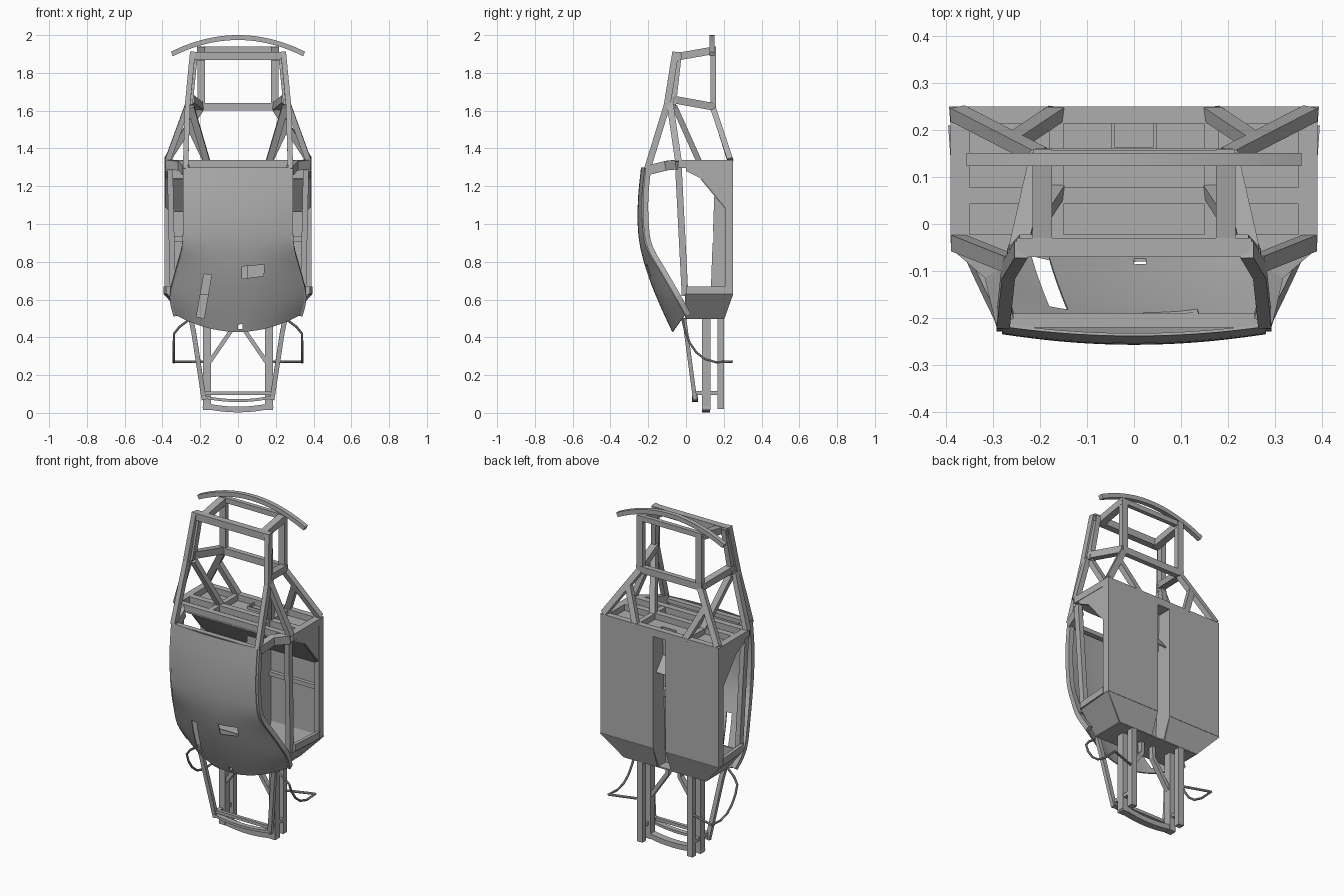
import bpy, bmesh, math
from mathutils import Vector

cube = bpy.data.objects.get("Cube")
if cube:
    bpy.data.objects.remove(cube, do_unlink=True)

grey = bpy.data.materials.new("primer_grey")
grey.use_nodes = True
grey.diffuse_color = (0.42, 0.42, 0.42, 1)
grey.node_tree.nodes["Principled BSDF"].inputs["Base Color"].default_value = grey.diffuse_color


def finish(name, bm):
    bmesh.ops.recalc_face_normals(bm, faces=bm.faces)
    mesh = bpy.data.meshes.new(name)
    bm.to_mesh(mesh)
    bm.free()
    mesh.materials.append(grey)
    obj = bpy.data.objects.new(name, mesh)
    bpy.context.collection.objects.link(obj)
    return obj


def sweep(name, pts, w, d, sides=4):
    """Beam along pts; w is the width across x (or y for crosswise beams)."""
    pts = [Vector(p) for p in pts]
    span = (pts[-1] - pts[0]).normalized()
    ref = Vector((0, 1, 0)) if abs(span.x) > 0.85 else Vector((1, 0, 0))
    bm, rings = bmesh.new(), []
    for i, p in enumerate(pts):
        t = (pts[min(i + 1, len(pts) - 1)] - pts[max(i - 1, 0)]).normalized()
        side = (ref - t * ref.dot(t)).normalized()
        up = t.cross(side)
        k = math.sqrt(0.5) if sides == 4 else 0.5
        ring = []
        for j in range(sides):
            a = math.tau * (j + 0.5) / sides
            ring.append(bm.verts.new(p + side * math.cos(a) * w * k + up * math.sin(a) * d * k))
        rings.append(ring)
    for a, b in zip(rings, rings[1:]):
        for j in range(sides):
            n = (j + 1) % sides
            bm.faces.new((a[j], a[n], b[n], b[j]))
    bm.faces.new(rings[0])
    bm.faces.new(rings[-1])
    return finish(name, bm)


def panel(name, pts, thick=0.008):
    """Flat sheet through pts, thickened evenly."""
    pts = [Vector(p) for p in pts]
    n = (pts[1] - pts[0]).cross(pts[2] - pts[0]).normalized() * thick / 2
    bm = bmesh.new()
    lo = [bm.verts.new(p - n) for p in pts]
    hi = [bm.verts.new(p + n) for p in pts]
    bm.faces.new(lo)
    bm.faces.new(hi)
    for i in range(len(pts)):
        j = (i + 1) % len(pts)
        bm.faces.new((lo[i], lo[j], hi[j], hi[i]))
    return finish(name, bm)


def pair(make, name, pts, *args):
    for label, s in (("left_", 1), ("right_", -1)):
        make(label + name, [(s * x, y, z) for x, y, z in pts], *args)


def cross(name, x, y, z, w, d):
    return sweep(name, [(-x, y, z), (x, y, z)], w, d)


# Roof and windscreen shell: centre height, centre depth, half width, edge sag, edge lift
ROWS = [(1.30, -0.235, 0.28, 0.02, 0), (1.15, -0.25, 0.28, 0.02, 0),
        (1.0, -0.253, 0.28, 0.025, 0), (0.87, -0.238, 0.285, 0.03, 0.01),
        (0.72, -0.195, 0.32, 0.06, 0.03), (0.57, -0.135, 0.35, 0.075, 0.05),
        (0.43, -0.07, 0.33, 0.065, 0.09)]


def shell(v, u):
    f = v * (len(ROWS) - 1)
    i = min(int(f), len(ROWS) - 2)
    t = f - i
    a, b, c, d = (ROWS[max(0, min(len(ROWS) - 1, i + k))] for k in (-1, 0, 1, 2))
    z, y, h, sag, lift = (0.5 * (2 * q + (r - p) * t + (2 * p - 5 * q + 4 * r - s) * t * t
                          + (3 * q - p - 3 * r + s) * t ** 3) for p, q, r, s in zip(a, b, c, d))
    return (h * u, y + sag * u * u, z + lift * u * u)


bm = bmesh.new()
NU, NV = 20, 30
grid = [[bm.verts.new(shell(j / NV, 2 * i / NU - 1)) for i in range(NU + 1)] for j in range(NV + 1)]
for r, q in zip(grid, grid[1:]):
    for i in range(NU):
        bm.faces.new((r[i], r[i + 1], q[i + 1], q[i]))
roof = finish("roof_and_windscreen", bm)
solid = roof.modifiers.new("thickness", "SOLIDIFY")
solid.thickness = 0.006
solid.offset = 0

# Openings through the windscreen
cutters = []
for outline in ([(0.02, 0.71), (0.135, 0.725), (0.14, 0.785), (0.02, 0.775)],
                [(-0.22, 0.51), (-0.18, 0.50), (-0.14, 0.73), (-0.18, 0.735)],
                [(0, 0.445), (0.025, 0.445), (0.025, 0.47), (0, 0.47)]):
    c = panel("opening_cutter", [(x, -0.15, z) for x, z in outline], 0.3)
    c.hide_render = True
    cut = roof.modifiers.new("opening", "BOOLEAN")
    cut.operation = "DIFFERENCE"
    cut.solver = "EXACT"
    cut.object = c
    cutters.append(c)
bpy.context.view_layer.update()
baked = bpy.data.meshes.new_from_object(roof.evaluated_get(bpy.context.evaluated_depsgraph_get()))
roof.modifiers.clear()
roof.data = baked
for c in cutters:
    bpy.data.objects.remove(c, do_unlink=True)
bpy.ops.object.select_all(action="DESELECT")
roof.select_set(True)
bpy.context.view_layer.objects.active = roof
bpy.ops.object.shade_smooth_by_angle()

# Side rails under the shell edges and the roof header
edge = [Vector(shell(k / 18, 1)) + Vector((-0.003, 0.017, 0)) for k in range(19)]
pair(sweep, "roof_rail", edge, 0.03, 0.028)
cross("roof_header", 0.27, -0.205, 1.285, 0.03, 0.025)

# Floor, tunnel and tapered footwell
pair(panel, "floor", [(0.045, 0.246, 0.63), (0.39, 0.246, 0.63), (0.39, 0.246, 1.34), (0.045, 0.246, 1.34)])
pair(panel, "footwell_slope", [(0.045, 0.246, 0.63), (0.39, 0.246, 0.63), (0.27, 0.2, 0.5), (0.045, 0.2, 0.5)])
pair(panel, "tunnel_wall", [(0.045, 0.25, 1.32), (0.045, 0.16, 1.32), (0.045, 0.13, 0.5),
                            (0.045, 0.2, 0.5), (0.045, 0.25, 0.63)])
for name, z0, z1 in (("tunnel_top_rear", 0.96, 1.32), ("tunnel_top_front", 0.5, 0.9)):
    y0, y1 = (0.13 + (z - 0.5) * 0.0366 for z in (z0, z1))
    panel(name, [(-0.045, y0, z0), (0.045, y0, z0), (0.045, y1, z1), (-0.045, y1, z1)])
pair(panel, "footwell_side", [(0.39, 0.25, 0.63), (0.37, 0, 0.63), (0.27, 0, 0.5), (0.27, 0.2, 0.5)])
pair(panel, "footwell_rim", [(0.37, 0, 0.63), (0.385, 0.21, 0.63), (0.385, 0.21, 0.67), (0.37, 0, 0.67)], 0.02)
panel("firewall", [(-0.27, 0, 0.5), (0.27, 0, 0.5), (0.27, 0.2, 0.5), (-0.27, 0.2, 0.5)])
panel("cowl", [(-0.27, 0, 0.5), (0.27, 0, 0.5), (0.37, 0, 0.63), (-0.37, 0, 0.63)])
for z in (0.92, 1.2):
    pair(sweep, "floor_rib", [(0.05, 0.233, z), (0.36, 0.233, z)], 0.025, 0.025)

# Door openings
pair(sweep, "sill", [(0.375, 0.228, 0.63), (0.375, 0.228, 1.34)], 0.03, 0.044)
pair(sweep, "door_rail", [(0.345, -0.005, 0.62), (0.36, -0.04, 1.3)], 0.03, 0.035)
pair(panel, "door_gusset", [(0.38, 0, 1.28), (0.38, 0.08, 1.24), (0.38, 0.22, 1.07),
                            (0.38, 0.25, 1.07), (0.38, 0.25, 1.34), (0.38, 0, 1.34)], 0.015)
panel("seat_back", [(-0.375, 0.08, 1.24), (0.375, 0.08, 1.24), (0.375, 0.22, 1.07), (-0.375, 0.22, 1.07)])

# Rear bulkhead with a raised frame
panel("bulkhead", [(-0.385, 0.25, 1.3), (0.385, 0.25, 1.3), (0.385, -0.03, 1.3), (0.29, -0.06, 1.3),
                   (-0.29, -0.06, 1.3), (-0.385, -0.03, 1.3)])
for y in (-0.04, 0.06, 0.232):
    cross("bulkhead_beam", 0.375, y, 1.32, 0.036, 0.04)
pair(sweep, "bulkhead_side", [(0.37, -0.04, 1.32), (0.37, 0.24, 1.32)], 0.04, 0.04)
pair(sweep, "bulkhead_strut", [(0.165, -0.04, 1.32), (0.165, 0.24, 1.32)], 0.03, 0.035)
pair(sweep, "shoulder", [(0.275, -0.2, 1.285), (0.3, -0.1, 1.31), (0.37, -0.04, 1.315)], 0.04, 0.05)

# Rear space frame
pair(sweep, "rear_rail", [(0.278, -0.205, 1.29), (0.267, -0.1, 1.63), (0.24, -0.055, 1.91)], 0.028, 0.035)
pair(sweep, "rear_leg", [(0.262, -0.085, 1.64), (0.375, -0.04, 1.33)], 0.03, 0.035)
pair(sweep, "rear_upper_post", [(0.255, -0.07, 1.63), (0.228, -0.04, 1.9)], 0.03, 0.035)
cross("rear_top_beam", 0.25, -0.05, 1.89, 0.04, 0.042)
pair(sweep, "rear_top_arm", [(0.195, -0.05, 1.885), (0.195, 0.15, 1.92)], 0.042, 0.04)
pair(sweep, "rear_post", [(0.195, 0.145, 1.6), (0.195, 0.145, 1.94)], 0.04, 0.028)
cross("rear_lower_beam", 0.21, 0.145, 1.62, 0.03, 0.04)
cross("rear_upper_beam", 0.21, 0.145, 1.925, 0.025, 0.03)
pair(sweep, "rear_mid_arm", [(0.25, -0.07, 1.66), (0.2, 0.15, 1.62)], 0.04, 0.04)
pair(sweep, "rear_diagonal", [(0.2, 0.145, 1.61), (0.375, 0.235, 1.34)], 0.035, 0.03)
pair(sweep, "rear_brace", [(0.255, 0.175, 1.52), (0.165, 0.235, 1.33)], 0.035, 0.03)
pair(sweep, "inner_brace", [(0.25, -0.06, 1.62), (0.165, 0.07, 1.33)], 0.035, 0.03)


def arc(half, y, ends, mid, n=16):
    return [(half * k / n, y, mid + (ends - mid) * (k / n) ** 2) for k in range(-n, n + 1)]


sweep("rear_bumper", arc(0.35, 0.137, 1.9, 1.987), 0.027, 0.026)

# Front frame
pair(sweep, "front_rail", [(0.165, 0.107, 0.015), (0.165, 0.107, 0.5)], 0.042, 0.044)
pair(sweep, "front_lower_rail", [(0.165, 0.183, 0.02), (0.165, 0.183, 0.5)], 0.036, 0.035)
pair(sweep, "front_upper_rail", [(0.25, -0.01, 0.5), (0.235, 0, 0.43), (0.18, 0.048, 0.07)], 0.025, 0.022)
pair(sweep, "front_diagonal", [(0.15, 0.107, 0.27), (0.04, 0.107, 0.43), (0.04, 0.107, 0.5)], 0.022, 0.03)
pair(sweep, "front_tie", [(0.17, 0.045, 0.105), (0.17, 0.19, 0.105)], 0.025, 0.02)
cross("front_cross_beam", 0.18, 0.05, 0.105, 0.02, 0.018)
sweep("front_upper_bumper", arc(0.185, 0.048, 0.085, 0.065), 0.03, 0.015)
sweep("front_lower_bumper", arc(0.185, 0.107, 0.04, 0.018), 0.042, 0.03)

# Wheel arch tubes
pair(sweep, "wheel_arch", [(0.25, -0.02, 0.5), (0.31, -0.01, 0.455), (0.338, 0, 0.42), (0.34, 0.02, 0.37),
                           (0.34, 0.055, 0.32), (0.34, 0.1, 0.285), (0.34, 0.16, 0.268),
                           (0.34, 0.245, 0.272)], 0.013, 0.013, 8)
pair(sweep, "wheel_arch_end", [(0.34, 0.243, 0.272), (0.18, 0.19, 0.27)], 0.014, 0.014, 8)
